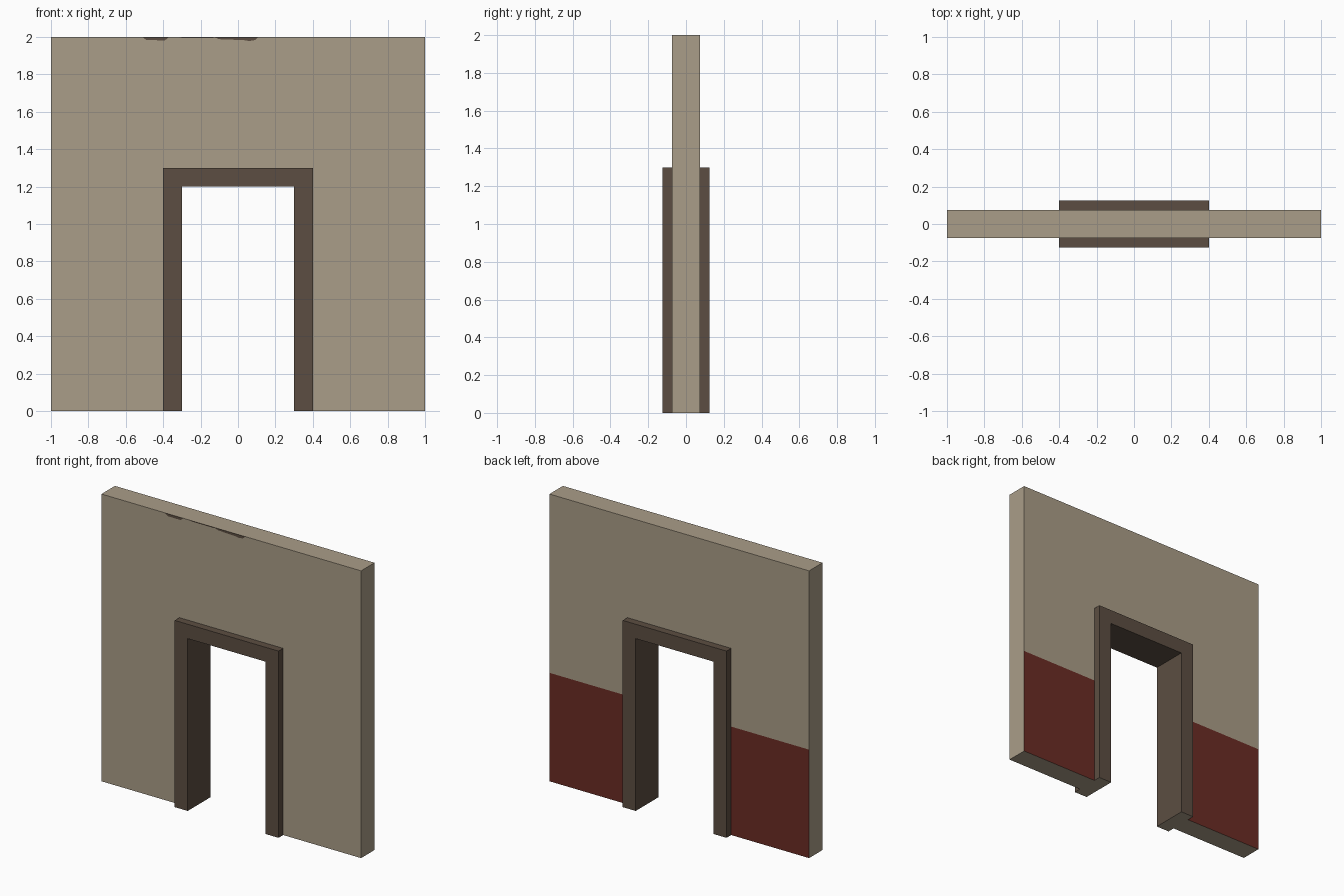
import bpy, bmesh
from mathutils import Vector

if "Cube" in bpy.data.objects:
    bpy.data.objects.remove(bpy.data.objects["Cube"])

WALL_HALF, FRAME_HALF, DADO = 0.074, 0.125, 0.755


def material(name, rgb):
    m = bpy.data.materials.new(name)
    m.diffuse_color = (*rgb, 1)
    m.use_nodes = True
    m.node_tree.nodes["Principled BSDF"].inputs["Base Color"].default_value = m.diffuse_color
    return m


plaster = material("beige_plaster", (0.402, 0.337, 0.246))
trim = material("dark_brown_trim", (0.107, 0.076, 0.054))
red = material("dark_red_paint", (0.147, 0.025, 0.018))


def slab(name, polys, y0, y1, mats, rule=None):
    """Extrude joined x-z polygons from y0 to y1; rule picks each face's material."""
    bm = bmesh.new()
    for poly in polys:
        bm.faces.new([bm.verts.new((x, y0, z)) for x, z in poly])
    bmesh.ops.remove_doubles(bm, verts=bm.verts[:], dist=1e-5)
    front = bm.faces[:]
    ext = bmesh.ops.extrude_face_region(bm, geom=front, use_keep_orig=True)
    verts = [g for g in ext["geom"] if isinstance(g, bmesh.types.BMVert)]
    bmesh.ops.translate(bm, verts=verts, vec=Vector((0, y1 - y0, 0)))
    bmesh.ops.recalc_face_normals(bm, faces=bm.faces[:])
    if rule:
        for f in bm.faces:
            f.material_index = rule(f)
    me = bpy.data.meshes.new(name)
    bm.to_mesh(me)
    bm.free()
    for m in mats:
        me.materials.append(m)
    ob = bpy.data.objects.new(name, me)
    bpy.context.collection.objects.link(ob)
    return ob


def arch(xs, zs):
    """Grid of rectangles with the middle column left open below the top row."""
    return [[(xs[i], zs[j]), (xs[i + 1], zs[j]), (xs[i + 1], zs[j + 1]), (xs[i], zs[j + 1])]
            for i in range(3) for j in range(len(zs) - 1)
            if i != 1 or j == len(zs) - 2]


# Wall: painted red on the lower back face
def wall_rule(f):
    c = f.calc_center_median()
    return int(f.normal.y > 0.5 and c.z < DADO)


slab("wall", arch((-1, -0.4, 0.4, 1), (0, DADO, 1.3, 2)),
     -WALL_HALF, WALL_HALF, [plaster, red], wall_rule)


# Door frame: brown, with its feet in the wall colour
def frame_rule(f):
    c = f.calc_center_median()
    return int(f.normal.z < -0.5 and c.z < 0.01)


slab("door_frame", arch((-0.4, -0.3, 0.3, 0.4), (0, 1.2, 1.3)),
     -FRAME_HALF, FRAME_HALF, [trim, plaster], frame_rule)

# Dark stains along the top front edge
stains = [
    [(-0.51, 2), (-0.49, 1.983), (-0.39, 1.982), (-0.37, 2)],
    [(-0.32, 2), (-0.30, 1.995), (-0.13, 1.995), (-0.13, 2)],
    [(-0.13, 2), (-0.10, 1.988), (0.03, 1.983), (0.06, 1.978), (0.09, 1.983), (0.11, 2)],
]
for i, s in enumerate(stains):
    slab(f"wall_stain_{i + 1}", [s], -WALL_HALF - 0.001, -WALL_HALF + 0.001, [trim])
